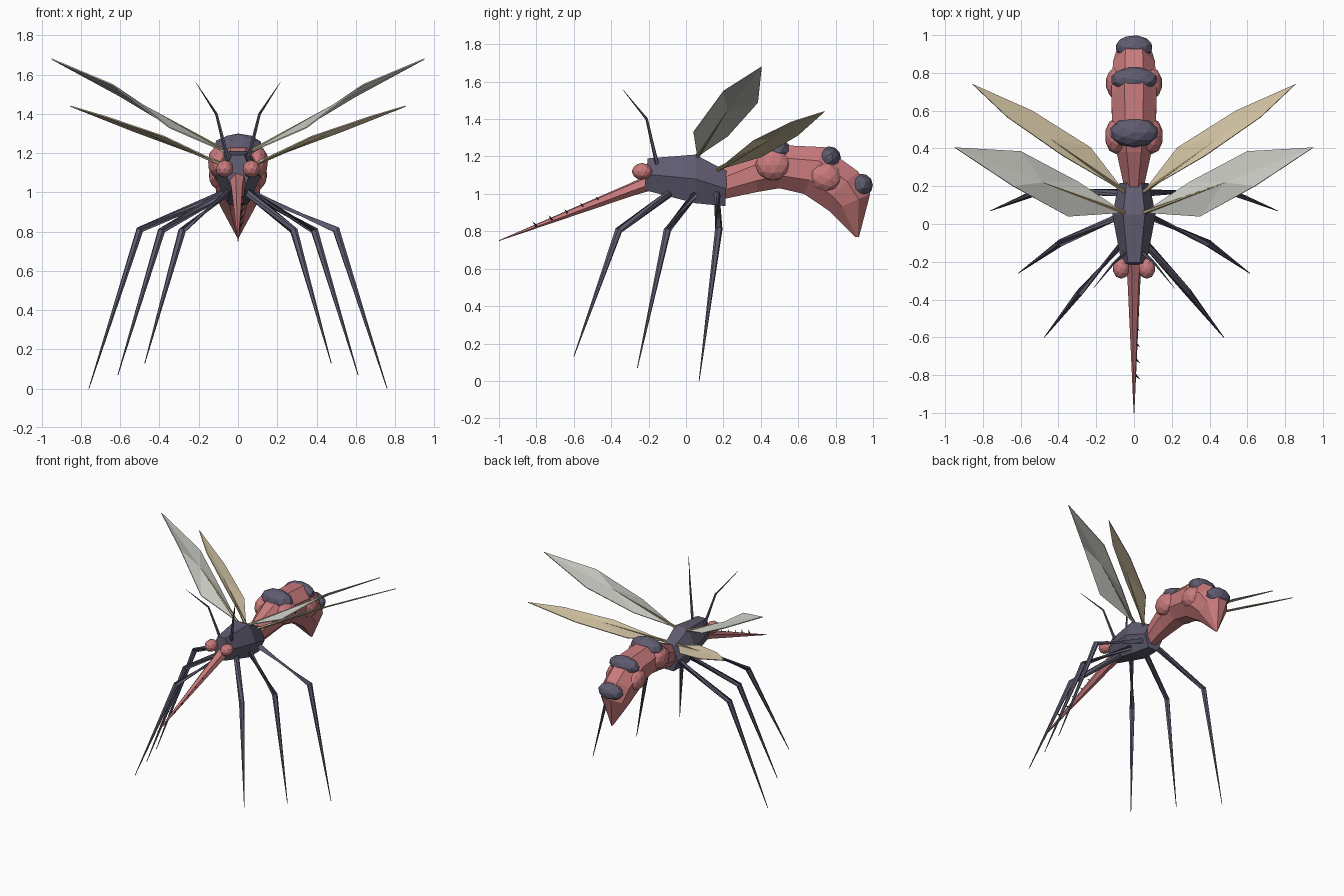
import bpy, bmesh, math
from mathutils import Vector, Matrix

cube = bpy.data.objects.get("Cube")
if cube:
    bpy.data.objects.remove(cube, do_unlink=True)


def material(name, rgb):
    m = bpy.data.materials.new(name)
    col = [(c / 255) ** 2.2 for c in rgb] + [1]
    m.diffuse_color = col
    m.use_nodes = True
    m.node_tree.nodes["Principled BSDF"].inputs["Base Color"].default_value = col
    return m


PINK = material("dusty_pink", (200, 122, 124))
DARK = material("slate_purple", (96, 92, 112))
PALE = material("pale_wing", (205, 206, 198))
TAN = material("tan_wing", (214, 198, 165))
VEIN = material("wing_vein", (160, 145, 110))
BLACK = material("near_black", (40, 38, 46))


def finish(name, bm, mat):
    bmesh.ops.recalc_face_normals(bm, faces=bm.faces)
    me = bpy.data.meshes.new(name)
    bm.to_mesh(me)
    bm.free()
    me.materials.append(mat)
    ob = bpy.data.objects.new(name, me)
    bpy.context.collection.objects.link(ob)
    return ob


def skin(name, rings, mat):
    """Bridge a list of equal-length point rings and cap both ends."""
    bm = bmesh.new()
    vs = [[bm.verts.new(p) for p in r] for r in rings]
    n = len(vs[0])
    for a, b in zip(vs, vs[1:]):
        for i in range(n):
            j = (i + 1) % n
            bm.faces.new((a[i], a[j], b[j], b[i]))
    bm.faces.new(vs[0])
    bm.faces.new(vs[-1])
    return finish(name, bm, mat)


def body(name, sections, sides, mat):
    """Each section is top (y, z), bottom (y, z) and half width."""
    rings = []
    for ty, tz, by, bz, w in sections:
        top, low = Vector((0, ty, tz)), Vector((0, by, bz))
        mid, up = (top + low) / 2, (top - low) / 2 / math.cos(math.pi / sides)
        rings.append([mid + up * math.cos(a) + Vector((w * math.sin(a), 0, 0))
                      for a in (math.tau * (i + .5) / sides for i in range(sides))])
    return skin(name, rings, mat)


def tube(name, points, radii, mat, sides=6):
    """Tapering limb through a few joints."""
    pts = [Vector(p) for p in points]
    rings = []
    for i, (p, r) in enumerate(zip(pts, radii)):
        d = (pts[min(i + 1, len(pts) - 1)] - pts[max(i - 1, 0)]).normalized()
        u = d.orthogonal().normalized()
        v = d.cross(u)
        rings.append([p + r * (u * math.cos(a) + v * math.sin(a))
                      for a in (math.tau * k / sides for k in range(sides))])
    return skin(name, rings, mat)


def ball(name, centre, size, mat, tilt=0):
    bm = bmesh.new()
    m = (Matrix.Translation(centre) @ Matrix.Rotation(tilt, 4, 'X')
         @ Matrix.Diagonal((*size, 1)))
    bmesh.ops.create_icosphere(bm, subdivisions=2, radius=1, matrix=m)
    return finish(name, bm, mat)


def wing(name, root, front, spine, tip, rear, mat):
    """Thin blade of two panels meeting on a raised spine."""
    bm = bmesh.new()
    r, s, t = (bm.verts.new(p) for p in (root, spine, tip))
    for a, b in (front, rear):
        a, b = bm.verts.new(a), bm.verts.new(b)
        bm.faces.new((r, a, s))
        bm.faces.new((a, b, s))
        bm.faces.new((b, t, s))
    ob = finish(name, bm, mat)
    mod = ob.modifiers.new("thickness", 'SOLIDIFY')
    mod.thickness, mod.offset = .006, 0


# Body: thorax, curved abdomen and long snout
body("thorax", [(-.205, 1.19, -.22, 1.02, .065), (.05, 1.21, .05, .95, .115),
                (.22, 1.12, .21, .935, .08)], 6, DARK)
body("abdomen", [(.19, 1.13, .19, .97, .055), (.38, 1.22, .38, 1.01, .10),
                 (.52, 1.26, .50, 1.03, .125), (.74, 1.25, .63, 1.0, .13),
                 (.92, 1.12, .72, .94, .12), (.985, 1.0, .77, .905, .10),
                 (.925, .77, .905, .77, .005)], 8, PINK)
tube("snout", [(0, -.18, 1.065), (0, -.3, 1.02), (0, -1, .75)], [.045, .035, .002], PINK)

# Dark plates along the back
ball("back_plate_front", (0, .485, 1.225), (.13, .08, .075), DARK)
ball("back_plate_middle", (0, .765, 1.19), (.125, .065, .065), DARK, -.5)
ball("back_plate_rear", (0, .935, 1.045), (.10, .065, .065), DARK, -1)

# Barbs along the snout
for i in range(5):
    y = -.46 - .085 * i
    z = .75 + (y + 1) * .386
    tube(f"barb_{i + 1}", [(.008, y, z), (.03, y - .02, z + .025)], [.007, .001], BLACK, 4)

# Mirrored parts
for side, s in (("left", 1), ("right", -1)):
    def M(*pts):
        return [(x * s, y, z) for x, y, z in pts]

    ball(f"{side}_eye", (.068 * s, -.235, 1.12), (.045, .055, .045), PINK)
    ball(f"{side}_front_bump", (.095 * s, .465, 1.155), (.06, .095, .085), PINK)
    ball(f"{side}_rear_bump", (.09 * s, .745, 1.09), (.06, .09, .08), PINK, -.4)
    tube(f"{side}_antenna", M((.05, -.155, 1.16), (.11, -.21, 1.40), (.215, -.34, 1.56)),
         [.011, .007, .001], DARK, 5)

    for part, hip, knee, foot in (
            ("front", (.05, -.09, 1.0), (.285, -.36, .805), (.475, -.6, .13)),
            ("middle", (.06, .05, 1.0), (.39, -.1, .805), (.612, -.26, .07)),
            ("rear", (.06, .165, 1.0), (.5, .175, .81), (.76, .07, 0))):
        tube(f"{side}_{part}_leg", M(hip, knee, foot), [.02, .02, .002], DARK)

    # Upper wing and its vein
    root, spine, tip = M((.05, .06, 1.2), (.485, .22, 1.445), (.95, .405, 1.68))
    wing(f"{side}_upper_wing", root, M((.35, .04, 1.33), (.64, .2, 1.55)), spine, tip,
         M((.3, .225, 1.31), (.6, .385, 1.49)), PALE)
    tube(f"{side}_upper_vein", [root, spine], [.012, .003], VEIN, 5)

    # Lower wing and its vein
    root, spine, tip = M((.05, .17, 1.13), (.45, .455, 1.295), (.855, .74, 1.44))
    wing(f"{side}_lower_wing", root, M((.375, .36, 1.285), (.67, .565, 1.385)), spine, tip,
         M((.23, .405, 1.20), (.54, .6, 1.315)), TAN)
    tube(f"{side}_lower_vein", [root, spine], [.012, .003], VEIN, 5)
